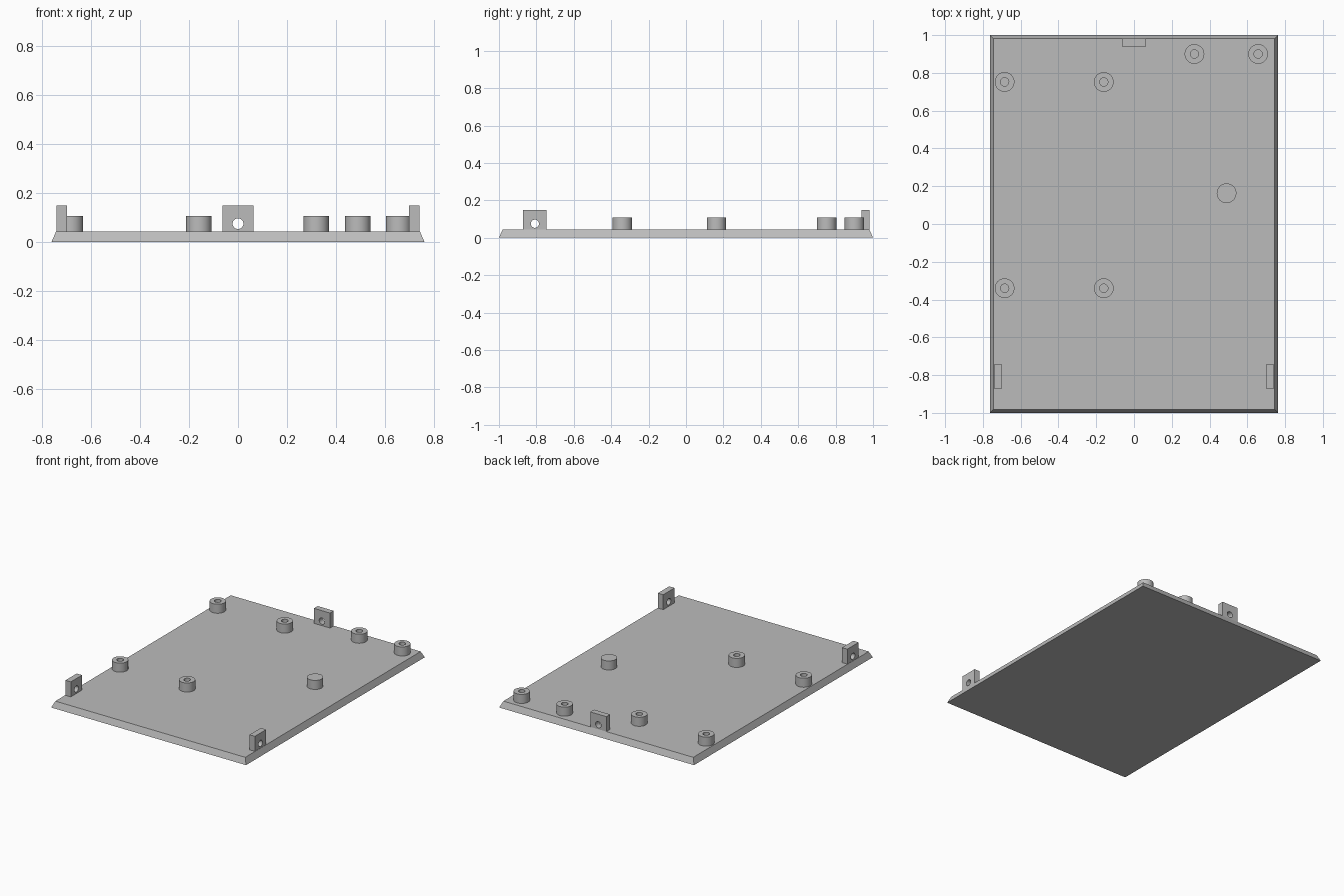
import bpy
import bmesh
from math import pi, radians
from mathutils import Matrix, Vector

cube = bpy.data.objects.get("Cube")
if cube:
    bpy.data.objects.remove(cube, do_unlink=True)

HALF_X, HALF_Y, INSET = 0.763, 1.0, 0.019
PLATE_TOP, POST_TOP, TAB_TOP = 0.043, 0.107, 0.149
POST_R, HOLE_R, SEGMENTS = 0.052, 0.022, 48

grey = bpy.data.materials.new("light_grey")
grey.use_nodes = True
colour = (0.5, 0.5, 0.5, 1)
grey.diffuse_color = colour
grey.node_tree.nodes["Principled BSDF"].inputs["Base Color"].default_value = colour


def add_object(name, bm):
    bmesh.ops.recalc_face_normals(bm, faces=bm.faces)
    mesh = bpy.data.meshes.new(name)
    bm.to_mesh(mesh)
    bm.free()
    mesh.materials.append(grey)
    obj = bpy.data.objects.new(name, mesh)
    bpy.context.collection.objects.link(obj)
    return obj


def smooth(obj):
    bpy.ops.object.select_all(action="DESELECT")
    obj.select_set(True)
    bpy.context.view_layer.objects.active = obj
    bpy.ops.object.shade_smooth_by_angle(angle=radians(30))


def box(bm, low, high):
    low, high = Vector(low), Vector(high)
    place = Matrix.Translation((low + high) / 2) @ Matrix.Diagonal((*(high - low), 1))
    return bmesh.ops.create_cube(bm, size=1, matrix=place)["verts"]


# Base plate with sloping edges
bm = bmesh.new()
for v in box(bm, (-HALF_X, -HALF_Y, 0), (HALF_X, HALF_Y, PLATE_TOP)):
    if v.co.z > PLATE_TOP / 2:
        v.co.x -= INSET if v.co.x > 0 else -INSET
        v.co.y -= INSET if v.co.y > 0 else -INSET
add_object("base_plate", bm)


def post(name, x, y, inner):
    """Turned post: a tube when inner is above zero, otherwise a solid peg."""
    bm = bmesh.new()
    profile = [(inner, PLATE_TOP), (inner, POST_TOP), (POST_R, POST_TOP), (POST_R, PLATE_TOP)]
    if not inner:
        profile = profile[1:]
    verts = [bm.verts.new((r, 0, z)) for r, z in profile]
    edges = [bm.edges.new(pair) for pair in zip(verts, verts[1:])]
    bmesh.ops.spin(bm, geom=verts + edges, cent=(0, 0, 0), axis=(0, 0, 1),
                   angle=2 * pi, steps=SEGMENTS)
    bmesh.ops.remove_doubles(bm, verts=bm.verts, dist=1e-4)
    bmesh.ops.translate(bm, verts=bm.verts, vec=(x, y, 0))
    smooth(add_object(name, bm))


# Screw posts and the solid support peg
screw_spots = [(x, y) for x in (-0.685, -0.16) for y in (-0.34, 0.752)]
screw_spots += [(0.32, 0.9), (0.657, 0.9)]
for i, (x, y) in enumerate(screw_spots, 1):
    post(f"screw_post_{i}", x, y, HOLE_R)
post("support_peg", 0.49, 0.163, 0)


def tab(name, x, y, turn):
    """Upright tab with a round hole, facing y before it is turned."""
    place = Matrix.Translation((x, y, 0)) @ Matrix.Rotation(turn, 4, "Z")
    bm = bmesh.new()
    box(bm, (-0.063, -0.021, PLATE_TOP), (0.063, 0.021, TAB_TOP))
    bm.transform(place)
    obj = add_object(name, bm)

    bm = bmesh.new()
    bmesh.ops.create_cone(bm, cap_ends=True, segments=SEGMENTS, radius1=HOLE_R, radius2=HOLE_R,
                          depth=0.2, matrix=Matrix.Rotation(pi / 2, 4, "X"))
    bm.transform(place @ Matrix.Translation((0, 0, 0.075)))
    cutter = add_object(name + "_cutter", bm)
    cutter.hide_render = True

    cut = obj.modifiers.new("hole", "BOOLEAN")
    cut.operation, cut.solver, cut.object = "DIFFERENCE", "EXACT", cutter
    bpy.context.view_layer.objects.active = obj
    bpy.ops.object.modifier_apply(modifier=cut.name)
    bpy.data.objects.remove(cutter, do_unlink=True)
    smooth(obj)


# Fixing tabs at the back and on both sides
tab("back_tab", 0, 0.96, 0)
tab("left_tab", 0.721, -0.808, pi / 2)
tab("right_tab", -0.721, -0.808, pi / 2)
